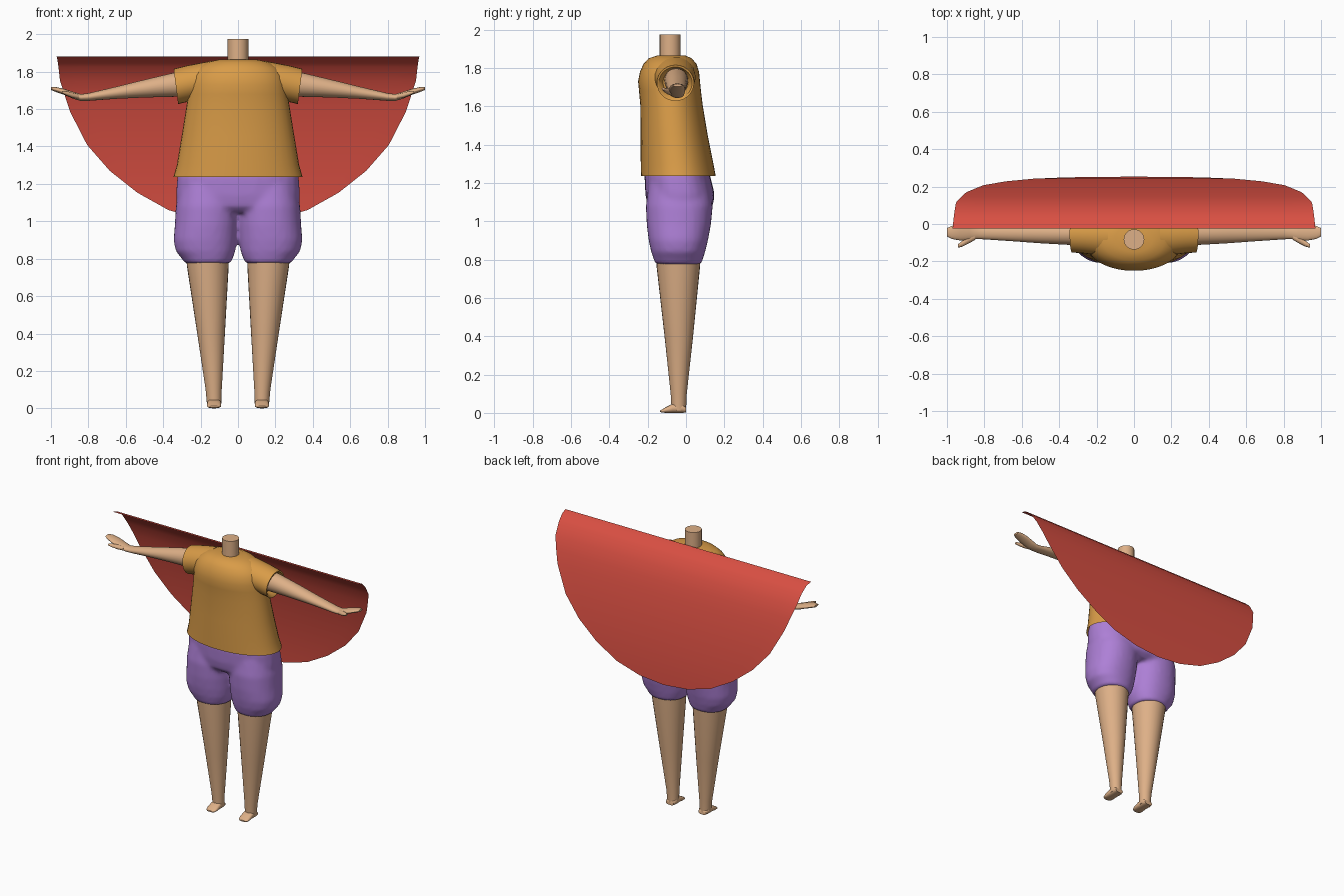
import bpy, bmesh, math
from mathutils import Vector


def material(name, rgb):
    m = bpy.data.materials.new(name)
    lin = [((c + 0.055) / 1.055) ** 2.4 for c in rgb]
    m.diffuse_color = (*lin, 1)
    return m


SKIN = material("skin", (0.87, 0.69, 0.53))
SHIRT = material("orange cloth", (0.85, 0.61, 0.28))
PANTS = material("purple cloth", (0.68, 0.50, 0.84))
CAPE = material("red cloth", (0.85, 0.31, 0.26))


def ring(axis, t, a0, a1, b0, b1, n=2.0, lean=0.0, seg=28):
    """Superellipse across an axis; a, b are extents on the other two axes."""
    pts = []
    for i in range(seg):
        th = 2 * math.pi * i / seg
        c, s = math.cos(th), math.sin(th)
        u = math.copysign(abs(c) ** (2 / n), c)
        v = math.copysign(abs(s) ** (2 / n), s)
        a = (a0 + a1) / 2 + u * (a1 - a0) / 2
        b = (b0 + b1) / 2 + v * (b1 - b0) / 2
        k = t + lean * v
        pts.append({'x': (k, a, b), 'y': (a, k, b), 'z': (a, b, k)}[axis])
    return pts


def loft(bm, rings, side=1, cap0=True, cap1=True):
    rows = [[bm.verts.new((p[0] * side, p[1], p[2])) for p in r] for r in rings]
    n = len(rows[0])
    for r, q in zip(rows, rows[1:]):
        for i in range(n):
            j = (i + 1) % n
            bm.faces.new((r[i], r[j], q[j], q[i]))
    if cap0:
        bm.faces.new(rows[0])
    if cap1:
        bm.faces.new(rows[-1])


def finish(bm, name, mat, angle=50):
    bmesh.ops.recalc_face_normals(bm, faces=bm.faces)
    me = bpy.data.meshes.new(name)
    bm.to_mesh(me)
    bm.free()
    ob = bpy.data.objects.new(name, me)
    bpy.context.collection.objects.link(ob)
    me.materials.append(mat)
    bpy.ops.object.select_all(action='DESELECT')
    ob.select_set(True)
    bpy.context.view_layer.objects.active = ob
    bpy.ops.object.shade_smooth_by_angle(angle=math.radians(angle))
    return ob


# neck
bm = bmesh.new()
loft(bm, [ring('z', z, -.055, .055, -.137, -.028) for z in (1.80, 1.975)])
finish(bm, "neck", SKIN)

# shirt body: z, half width, front y, back y
bm = bmesh.new()
body = [(1.237, .345, -.235, .155), (1.30, .327, -.236, .143), (1.45, .302, -.237, .113),
        (1.60, .278, -.238, .088), (1.68, .265, -.245, .078), (1.73, .258, -.25, .073),
        (1.78, .245, -.24, .068), (1.82, .215, -.222, .055), (1.85, .165, -.195, .03),
        (1.865, .10, -.15, -.005)]
loft(bm, [ring('z', z, -w, w, f, b, 2.1, seg=40) for z, w, f, b in body], cap0=False)
finish(bm, "shirt_body", SHIRT)

# sleeves: x, y extents, z extents, lean of the opening
bm = bmesh.new()
sleeve = [(.14, -.17, .05, 1.66, 1.858, 0), (.21, -.165, .05, 1.655, 1.845, 0),
          (.27, -.157, .045, 1.64, 1.832, .006), (.332, -.152, .042, 1.627, 1.815, .012),
          (.330, -.142, .032, 1.638, 1.805, .012), (.29, -.12, .012, 1.66, 1.79, .01)]
for s in (1, -1):
    loft(bm, [ring('x', x, a, b, c, d, 2, l) for x, a, b, c, d, l in sleeve], s)
finish(bm, "sleeves", SHIRT)

# arms with hands and thumbs
bm = bmesh.new()
arm = [(.25, -.115, .012, 1.668, 1.805), (.34, -.112, .01, 1.666, 1.795),
       (.50, -.103, .004, 1.662, 1.757), (.65, -.092, -.004, 1.655, 1.72),
       (.80, -.082, -.01, 1.644, 1.685), (.84, -.08, -.01, 1.643, 1.68),
       (.88, -.088, -.006, 1.655, 1.692), (.93, -.088, -.005, 1.676, 1.708),
       (.975, -.08, -.01, 1.692, 1.718), (1.0, -.066, -.022, 1.702, 1.717)]
thumb = [(.85, -.085, -.045, 1.652, 1.68), (.885, -.105, -.065, 1.66, 1.688),
         (.915, -.12, -.088, 1.672, 1.695), (.94, -.127, -.108, 1.684, 1.697)]
for s in (1, -1):
    loft(bm, [ring('x', *r) for r in arm], s)
    loft(bm, [ring('x', *r, seg=12) for r in thumb], s)
finish(bm, "arms", SKIN)

# pants: hips and two puffy legs, fused and softened
bm = bmesh.new()
hips = [(1.32, .30, -.20, .11), (1.24, .325, -.217, .125), (1.14, .332, -.212, .15),
        (1.08, .325, -.20, .14), (1.05, .28, -.17, .10)]
loft(bm, [ring('z', z, -w, w, f, b, 2.4) for z, w, f, b in hips])
leg = [(1.20, .01, .31, -.195, .115), (1.08, -.005, .333, -.21, .14),
       (.98, .0, .338, -.205, .13), (.90, .006, .345, -.195, .115),
       (.84, .014, .333, -.182, .10), (.80, .028, .30, -.168, .088), (.775, .04, .284, -.16, .08)]
for s in (1, -1):
    loft(bm, [ring('z', z, a, b, f, k, 2.2) for z, a, b, f, k in leg], s)
pants = finish(bm, "pants", PANTS)
rm = pants.modifiers.new("fuse", 'REMESH')
rm.mode, rm.voxel_size, rm.use_smooth_shade = 'VOXEL', 0.014, True
sm = pants.modifiers.new("soften", 'SMOOTH')
sm.factor, sm.iterations = 0.5, 5

# legs and feet
bm = bmesh.new()
shin = [(.86, .05, .282, -.158, .08), (.76, .05, .273, -.153, .073), (.40, .07, .218, -.112, .037),
        (.10, .087, .173, -.08, .004), (.012, .09, .165, -.075, .0)]
foot = [(0.0, .098, .158, .002, .03), (-.02, .09, .165, 0, .05), (-.07, .09, .165, 0, .048),
        (-.105, .09, .166, 0, .03), (-.125, .095, .162, .002, .018), (-.135, .108, .15, .004, .013)]
for s in (1, -1):
    loft(bm, [ring('z', *r) for r in shin], s)
    loft(bm, [ring('y', t, a, b, c, d, 2.6, seg=20) for t, a, b, c, d in foot], s)
finish(bm, "legs", SKIN)

# cape: half disc bent along a hanging curve; arc length, y, z
bm = bmesh.new()
curve = [(0, -.025, 1.88), (.045, .02, 1.866), (.10, .066, 1.825), (.189, .115, 1.75),
         (.28, .145, 1.667), (.371, .17, 1.583), (.539, .207, 1.408), (.686, .228, 1.27),
         (.807, .242, 1.153), (.896, .249, 1.06), (.951, .252, 1.008), (.97, .253, .99)]
R, N = .97, 16
rows = []
for s, y, z in curve:
    w = math.sqrt(max(R * R - s * s, 0)) if s else R
    if s in (.045, .10):          # straight facet between the outline corners
        w = R - .019 * s / .189
    if s == .28:
        w = .924
    n = N if w > .001 else 0
    rows.append([bm.verts.new((w * (2 * i / N - 1), y, z)) for i in range(n + 1)])
for r, q in zip(rows, rows[1:]):
    for i in range(N):
        if len(q) > 1:
            bm.faces.new((r[i], r[i + 1], q[i + 1], q[i]))
        else:
            bm.faces.new((r[i], r[i + 1], q[0]))
finish(bm, "cape", CAPE)
